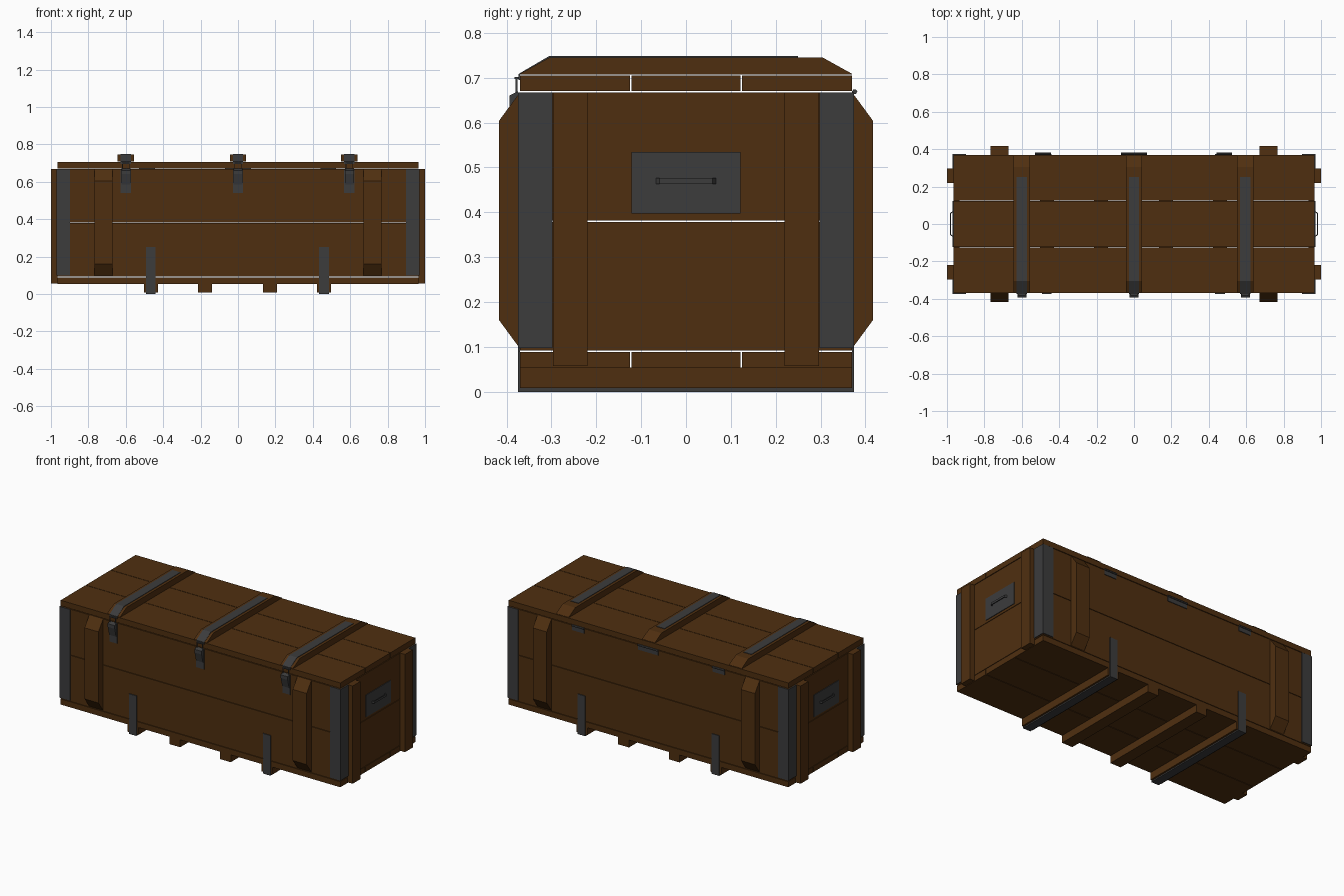
import bpy, bmesh
from mathutils import Vector

if "Cube" in bpy.data.objects:
    bpy.data.objects.remove(bpy.data.objects["Cube"], do_unlink=True)


def material(name, color):
    m = bpy.data.materials.new(name)
    m.use_nodes = True
    m.diffuse_color = color
    bsdf = m.node_tree.nodes["Principled BSDF"]
    bsdf.inputs["Base Color"].default_value = color
    bsdf.inputs["Roughness"].default_value = 0.8
    return m


wood = material("brown wood", (0.078, 0.028, 0.005, 1))
metal = material("dark grey metal", (0.045, 0.045, 0.046, 1))


def prism(name, points, axis, low, high, mat):
    """Extrude a 2D profile along x, y or z."""
    place = {"x": lambda a, b, h: (h, a, b),
             "y": lambda a, b, h: (a, h, b),
             "z": lambda a, b, h: (a, b, h)}[axis]
    bm = bmesh.new()
    ends = [[bm.verts.new(place(a, b, h)) for a, b in points] for h in (low, high)]
    n = len(points)
    for ring in ends:
        bm.faces.new(ring)
    for i in range(n):
        j = (i + 1) % n
        bm.faces.new((ends[0][i], ends[0][j], ends[1][j], ends[1][i]))
    bmesh.ops.recalc_face_normals(bm, faces=bm.faces)
    mesh = bpy.data.meshes.new(name)
    bm.to_mesh(mesh)
    bm.free()
    mesh.materials.append(mat)
    obj = bpy.data.objects.new(name, mesh)
    bpy.context.collection.objects.link(obj)
    return obj


def box(name, x, y, z, mat):
    rect = [(x[0], y[0]), (x[1], y[0]), (x[1], y[1]), (x[0], y[1])]
    return prism(name, rect, "z", z[0], z[1], mat)


def span(a, b, sign):
    return sorted((a * sign, b * sign))


def around(c, half):
    return (c - half, c + half)


def ribbon(path, thick):
    """Closed outline of a bent strip, thickened to the right of its path."""
    pts = [Vector(p) for p in path]
    normals = []
    for a, b in zip(pts, pts[1:]):
        d = (b - a).normalized()
        normals.append(Vector((d.y, -d.x)))
    outer = []
    for i, p in enumerate(pts):
        n1, n2 = normals[max(i - 1, 0)], normals[min(i, len(normals) - 1)]
        outer.append(p + (n1 + n2) * thick / (1 + n1.dot(n2)))
    return [tuple(p) for p in pts + outer[::-1]]


L, W, T = 0.966, 0.37, 0.034    # half length, half width, board thickness
strips = [(-W, -0.125), (-0.122, 0.122), (0.125, W)]
boards = [(0.092, 0.379), (0.382, 0.667)]

# Lid and floor planks
for y in strips:
    box("lid_plank", (-L, L), y, (0.671, 0.705), wood)
    box("floor_plank", (-L, L), y, (0.054, 0.089), wood)

# Side and end boards
for s in (-1, 1):
    for z in boards:
        box("side_board", (-L, L), span(W - T, W, s), z, wood)
        box("end_board", span(L - T, L, s), (T - W, W - T), z, wood)

# Lid battens with metal straps and latches
for x in (-0.6, 0, 0.595):
    prism("lid_batten", [(-W, 0.707), (W, 0.707), (W, 0.709), (0.305, 0.745),
                         (-0.305, 0.745), (-W, 0.709)], "x", x - 0.044, x + 0.044, wood)
    strap = ribbon([(0.25, 0.745), (-0.305, 0.745), (-W, 0.707), (-W, 0.695)], 0.003)
    prism("lid_strap", strap, "x", x - 0.027, x + 0.027, metal)
    box("latch_plate", around(x, 0.027), (-0.374, -W), (0.54, 0.665), metal)
    prism("latch_lever", [(-0.374, 0.585), (-0.38, 0.585), (-0.394, 0.64),
                          (-0.394, 0.66), (-0.374, 0.67)], "x", x - 0.024, x + 0.024, metal)
    for s in (-1, 1):
        box("latch_wire", around(x + 0.018 * s, 0.002), (-0.38, -0.376), (0.655, 0.702), metal)
    box("latch_hook", around(x, 0.02), (-0.382, -0.373), (0.697, 0.702), metal)

# Vertical chamfered battens on the long sides
for x in (-0.72, 0.718):
    for s in (-1, 1):
        profile = [(W * s, 0.096), (0.417 * s, 0.16), (0.417 * s, 0.604), (W * s, 0.668)]
        prism("side_batten", profile, "x", x - 0.048, x + 0.048, wood)

for sx in (-1, 1):
    # Metal corner angles and battens on the ends
    for sy in (-1, 1):
        angle = ribbon([(0.897, -W), (L, -W), (L, -0.298)], 0.005)
        prism("corner_angle", [(a * sx, -b * sy) for a, b in angle], "z", 0.098, 0.667, metal)
        box("end_batten", span(L, 1.0, sx), span(0.22, 0.297, sy), (0.057, 0.667), wood)
    # Handle plate and bent grip
    box("handle_plate", span(L, L + 0.004, sx), (-0.122, 0.122), (0.397, 0.535), metal)
    grip = ribbon([(L + 0.003, -0.063), (L + 0.013, -0.056),
                   (L + 0.013, 0.056), (L + 0.003, 0.063)], 0.005)
    prism("handle_grip", [(a * sx, b) for a, b in grip], "z", 0.463, 0.476, metal)

# Skids, the outer two wrapped in metal straps
for x, wrapped in ((-0.466, True), (-0.177, False), (0.172, False), (0.46, True)):
    box("skid", around(x, 0.037), (-W, W), (0.008, 0.054), wood)
    if wrapped:
        wrap = ribbon([(-W, 0.25), (-W, 0.008), (W, 0.008), (W, 0.25)], 0.005)
        wrap = [(y, 0 if z < 0.008 else z) for y, z in wrap]
        prism("skid_strap", wrap, "x", x - 0.026, x + 0.026, metal)

# Rear hinges: leaf plus hexagonal barrel
for x, half in ((-0.487, 0.042), (0, 0.07), (0.483, 0.042)):
    box("hinge_leaf", around(x, half), (W, 0.374), (0.638, 0.668), metal)
    barrel = [(0.376 + a, 0.669 + b) for a, b in
              ((0.006, 0), (0.003, 0.005), (-0.003, 0.005),
               (-0.006, 0), (-0.003, -0.005), (0.003, -0.005))]
    prism("hinge_barrel", barrel, "x", x - half, x + half, metal)
